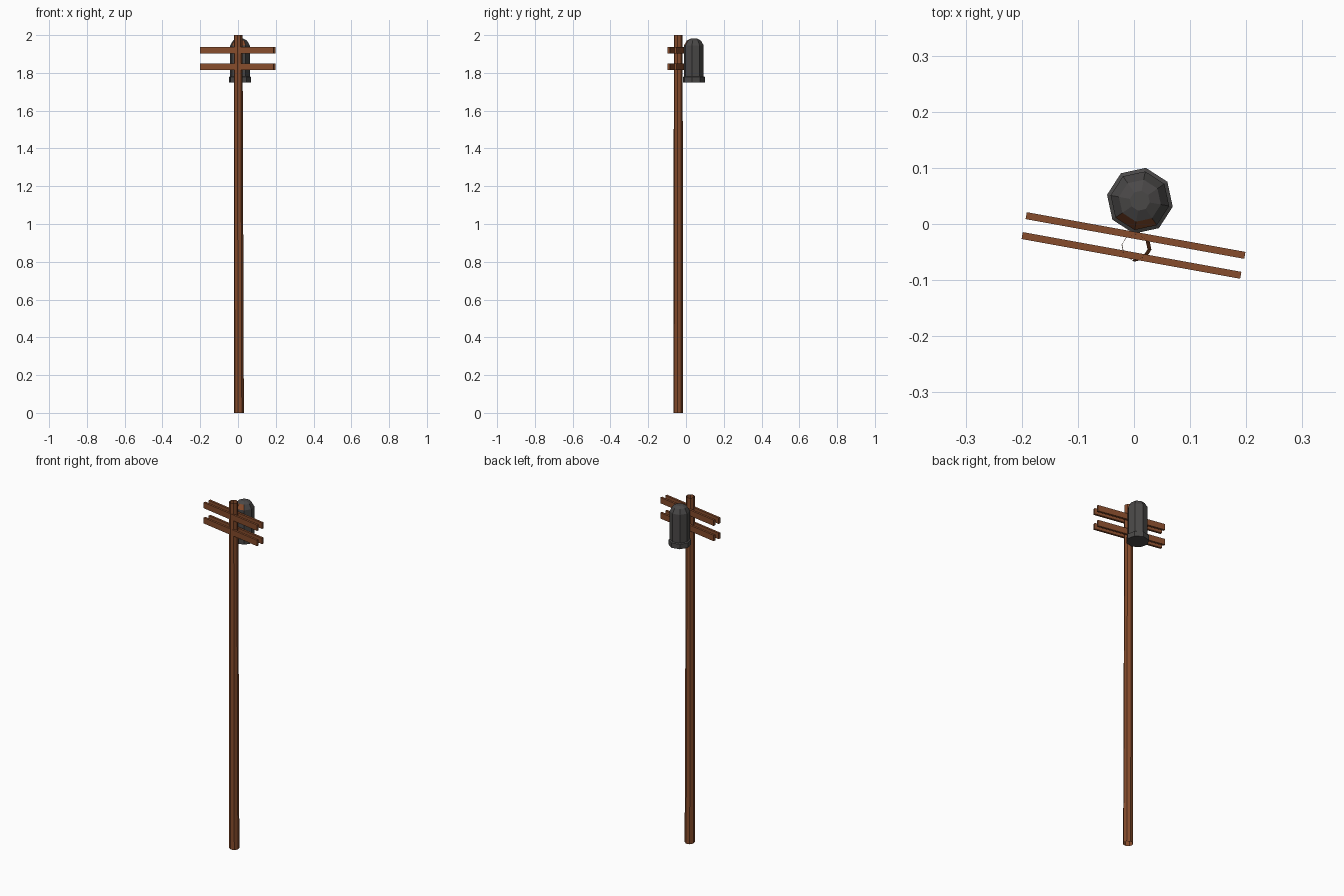
import bpy, bmesh, math
from mathutils import Matrix, Vector

if "Cube" in bpy.data.objects:
    bpy.data.objects.remove(bpy.data.objects["Cube"])

TILT = math.radians(-10.3)   # whole pole head is turned slightly


def material(name, rgb):
    m = bpy.data.materials.new(name)
    m.diffuse_color = (*rgb, 1)
    m.use_nodes = True
    m.node_tree.nodes["Principled BSDF"].inputs["Base Color"].default_value = m.diffuse_color
    return m


wood = material("brown wood", (0.24, 0.072, 0.025))
metal = material("dark grey metal", (0.068, 0.065, 0.064))


def finish(name, bm, mats):
    bmesh.ops.recalc_face_normals(bm, faces=bm.faces[:])
    me = bpy.data.meshes.new(name)
    bm.to_mesh(me)
    bm.free()
    for m in mats:
        me.materials.append(m)
    ob = bpy.data.objects.new(name, me)
    bpy.context.collection.objects.link(ob)
    return ob


def lathe(rings, sides=8, caps=True):
    """Stack of rings (x, y, z, radius) joined with flat quads."""
    bm = bmesh.new()
    loops = []
    for x, y, z, r in rings:
        loops.append([bm.verts.new((x + r * math.cos(TILT + k * math.tau / sides),
                                    y + r * math.sin(TILT + k * math.tau / sides), z))
                      for k in range(sides)])
    for a, b in zip(loops, loops[1:]):
        for k in range(sides):
            n = (k + 1) % sides
            bm.faces.new((a[k], a[n], b[n], b[k]))
    if caps:
        bm.faces.new(loops[0][::-1])
        bm.faces.new(loops[-1])
    return bm


# Pole: open-ended octagonal tube, slightly tapered and leaning
finish("pole", lathe([(0.005, -0.041, 0, 0.0265), (0.001, -0.041, 2, 0.0235)], caps=False), [wood])

# Cross arms: a pair of boards at two heights
for level, z in (("upper", 1.92), ("lower", 1.832)):
    for side, x, y in (("back", 0.0027, -0.0205), ("front", -0.0045, -0.056)):
        bm = bmesh.new()
        bmesh.ops.create_cube(bm, size=1, matrix=Matrix.Translation((x, y, z))
                              @ Matrix.Rotation(TILT, 4, 'Z')
                              @ Matrix.Diagonal((0.396, 0.0125, 0.034, 1)))
        finish(f"{level}_{side}_cross_arm", bm, [wood])

# Transformer can: wide base rim, straight body, low dome
cx, cy = 0.0105, 0.0415
profile = [(1.75, 0.0595), (1.778, 0.0595), (1.782, 0.053), (1.945, 0.053),
           (1.971, 0.038), (1.981, 0.018)]
can = lathe([(cx, cy, z, r) for z, r in profile])
# Brown dome faces next to the pole
can.normal_update()
toward_pole = Vector((math.sin(TILT), -math.cos(TILT)))
for f in can.faces:
    c = f.calc_center_median()
    out = Vector((c.x - cx, c.y - cy))
    if 1.95 < c.z < 1.965 and out.normalized().dot(toward_pole) > 0.9:
        f.material_index = 1
finish("transformer_can", can, [metal, wood])
